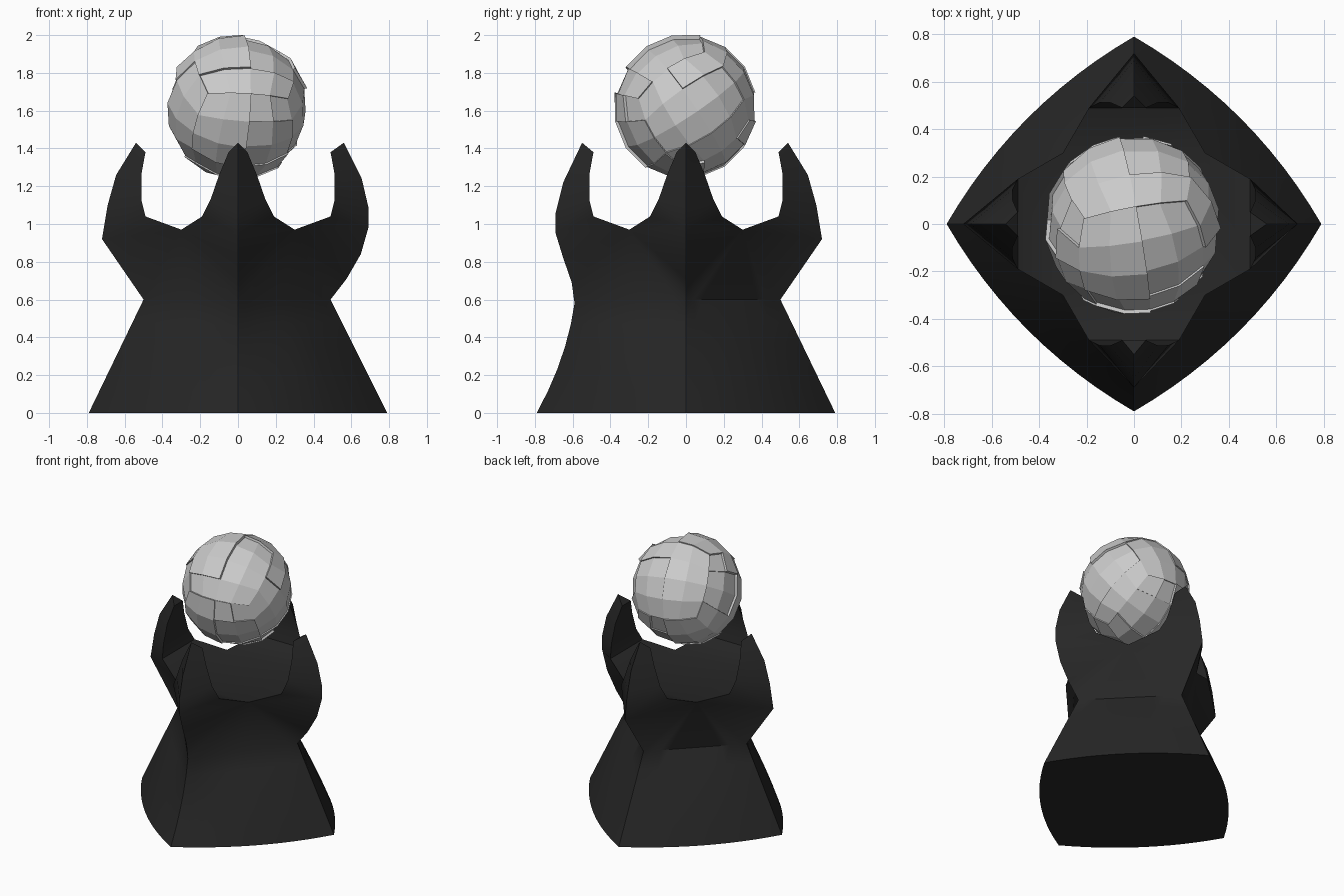
import bpy, bmesh, math, random
from mathutils import Vector, Matrix

if "Cube" in bpy.data.objects:
    bpy.data.objects.remove(bpy.data.objects["Cube"])

random.seed(4)


def finish(bm, name, color=None, angle=30):
    bmesh.ops.remove_doubles(bm, verts=bm.verts, dist=1e-4)
    bmesh.ops.recalc_face_normals(bm, faces=bm.faces)
    me = bpy.data.meshes.new(name)
    bm.to_mesh(me)
    bm.free()
    ob = bpy.data.objects.new(name, me)
    bpy.context.collection.objects.link(ob)
    if color:
        mat = bpy.data.materials.new(name + "_material")
        mat.diffuse_color = color
        mat.use_nodes = True
        mat.node_tree.nodes["Principled BSDF"].inputs["Base Color"].default_value = mat.diffuse_color
        me.materials.append(mat)
    bpy.ops.object.select_all(action='DESELECT')
    ob.select_set(True)
    bpy.context.view_layer.objects.active = ob
    bpy.ops.object.shade_smooth_by_angle(angle=math.radians(angle))
    return ob


# Outer ridge of each claw as (distance, height), from the waist to the tip;
# the last four points pair with the blade edge
sharp = [(.50, .60), (.72, .92), (.69, 1.10), (.645, 1.26), (.54, 1.43)]
curved = [(.49, .60), (.575, .71), (.65, .84), (.69, .98), (.69, 1.09), (.655, 1.24), (.56, 1.43)]
soft = [(.59, .58), (.605, .69), (.65, .82), (.69, .95), (.69, 1.06), (.65, 1.22), (.55, 1.43)]
ridges = [curved, sharp, sharp, soft]          # +x, +y, -x, -y
bulge = [0, 0, 0, -.03]                        # curvature of the lower ridge
# Blade edge as (distance, half width, height), from shoulder to tip
blade = [(.49, .19, 1.04), (.512, .145, 1.13), (.512, .10, 1.26), (.49, .05, 1.38)]


def turn(k, v):
    return Matrix.Rotation(k * math.pi / 2, 3, 'Z') @ Vector(v)


bm = bmesh.new()


def face(*pts):
    bm.faces.new([bm.verts.new(p) for p in pts])


N, ROWS = 6, 5
foot, floor = [], []
for k in range(4):
    # Lower wall of one quarter: bowed foot narrowing to a straight waist
    nxt = (k + 1) % 4
    apex = turn(k, (.30, .30, .97))
    floor.append(apex)
    lowA = turn(k, (ridges[k][0][0], 0, ridges[k][0][1]))
    lowB = turn(nxt, (ridges[nxt][0][0], 0, ridges[nxt][0][1]))
    grid = []
    for i in range(2 * N + 1):
        s = i / (2 * N)
        a, b, c = (1 - s) ** 2, 2 * s * (1 - s), s * s
        bot = turn(k, (.79 * a + .50 * b, .50 * b + .79 * c, 0))
        top = lowA.lerp(lowB, s)
        dev = bulge[k] * max(0, 1 - 2 * s) + bulge[nxt] * max(0, 2 * s - 1)
        dev += .012 * math.sin(math.pi * s)
        col = []
        for j in range(ROWS + 1):
            t = j / ROWS
            p = bot.lerp(top, t)
            out = Vector((p.x, p.y, 0)).normalized()
            col.append(p + out * dev * 4 * t * (1 - t))
        grid.append(col)
        if i < 2 * N:
            foot.append(bot)
    for i in range(2 * N):
        for j in range(ROWS):
            face(grid[i][j], grid[i + 1][j], grid[i + 1][j + 1], grid[i][j + 1])
        # wall between waist and valley
        face(grid[i][-1], grid[i + 1][-1], apex)

    # Claw: two outer flanks, inner face, ramp and tip
    R = [turn(k, (d, 0, z)) for d, z in ridges[k]]
    sides, feet = [], []
    for sg in (1, -1):
        S = [turn(k, (d, sg * w, z)) for d, w, z in blade]
        ap = turn(k, (.30, sg * .30, .97))
        sides.append(S)
        feet.append(ap)
        fan, up = R[:-3], R[-4:]
        for p, q in zip(fan, fan[1:]):
            face(ap, p, q)
        face(ap, up[0], S[0])
        for j in range(3):
            face(up[j], up[j + 1], S[j + 1], S[j])
    A, B = sides
    for j in range(3):
        face(A[j], A[j + 1], B[j + 1], B[j])
    face(R[-1], A[3], B[3])
    face(feet[0], A[0], B[0], feet[1])
face(*foot)
face(*floor)
finish(bm, "clawed_pedestal", (.02, .02, .02, 1), 35)

# Orb: a cube sphere split into panels raised by different amounts
bm = bmesh.new()
bmesh.ops.create_cube(bm, size=2)
bmesh.ops.subdivide_edges(bm, edges=bm.edges, cuts=3, use_grid_fill=True)
panels = {}
for f in bm.faces:
    c = f.calc_center_median()
    ax = max(range(3), key=lambda i: abs(c[i]))
    u, v = [int((c[i] + 1) * 2) for i in range(3) if i != ax]
    # uneven division of each cube side: long strip, slabs and small blocks
    part = 0 if v == 0 else (1 if u < 2 else (2 if v < 3 else 3 + u))
    panels.setdefault((ax, c[ax] > 0, part), []).append(f)
for v in bm.verts:
    w = Vector([math.tan(x * math.pi / 4) for x in v.co])
    v.co = w.normalized() * .35
for faces in panels.values():
    r = random.choice((.364, .372, .380, .388))
    res = bmesh.ops.extrude_face_region(bm, geom=faces)
    for g in res["geom"]:
        if isinstance(g, bmesh.types.BMVert):
            g.co = g.co.normalized() * r
    bmesh.ops.delete(bm, geom=[f for f in faces if f.is_valid], context='FACES_ONLY')
tilt = Matrix.Rotation(math.radians(10), 4, 'Y') @ Matrix.Rotation(math.radians(33), 4, 'X') \
    @ Matrix.Rotation(math.radians(12), 4, 'Z')
bm.transform(tilt)
top = max(v.co.z for v in bm.verts)
bm.transform(Matrix.Translation((0, 0, 2 - top)))
finish(bm, "panelled_orb", None, 15)
